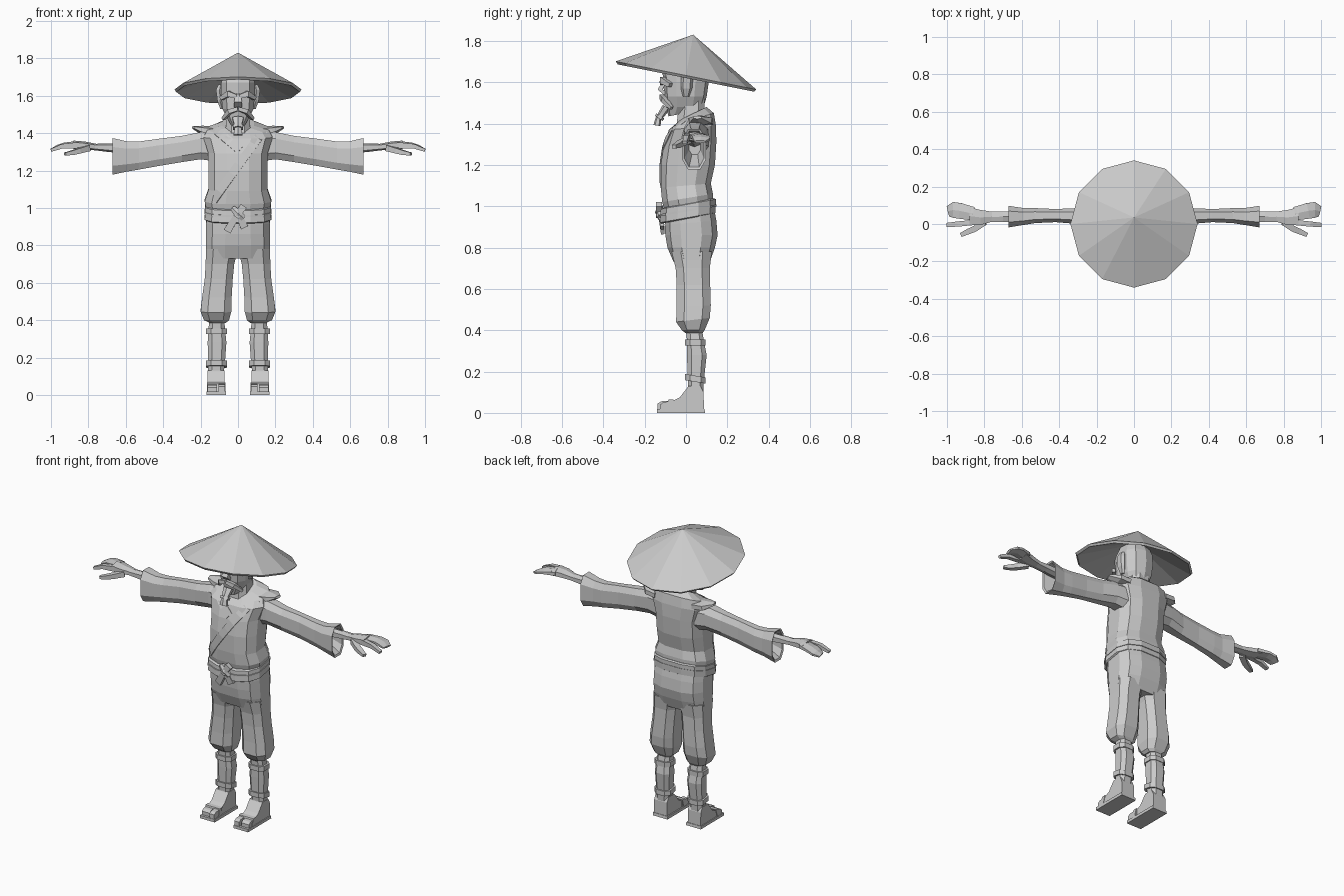
import bpy, math
from mathutils import Vector
from mathutils.bvhtree import BVHTree

grey = bpy.data.materials.new("plain grey")
grey.diffuse_color = (0.6, 0.6, 0.6, 1)


def make(name, verts, faces, mirror=False, solid=0):
    me = bpy.data.meshes.new(name)
    me.from_pydata(verts, [], faces)
    me.materials.append(grey)
    ob = bpy.data.objects.new(name, me)
    bpy.context.collection.objects.link(ob)
    if solid:
        ob.modifiers.new("thickness", 'SOLIDIFY').thickness = solid
    if mirror:
        ob.modifiers.new("mirror", 'MIRROR').use_clip = False
    return ob


def skin(name, rings, mirror=False):
    """Joins rings of points into a closed body."""
    n = len(rings[0])
    faces = [tuple(range(n))[::-1], tuple(range((len(rings) - 1) * n, len(rings) * n))]
    for r in range(len(rings) - 1):
        for i in range(n):
            j = (i + 1) % n
            faces.append((r * n + i, r * n + j, r * n + n + j, r * n + n + i))
    return make(name, [p for ring in rings for p in ring], faces, mirror)


def outline(n, power):
    """Rounded box outline that fills -1..1 in both directions."""
    pts = []
    for i in range(n):
        a = (i + 0.5) / n * 2 * math.pi
        c, s = math.cos(a), math.sin(a)
        pts.append((math.copysign(abs(c) ** power, c), math.copysign(abs(s) ** power, s)))
    m = max(p[0] for p in pts)
    k = max(p[1] for p in pts)
    return [(c / m, s / k) for c, s in pts]


def upright(name, rows, n=8, power=0.75, mirror=False):
    """rows: z, x0, x1, y0, y1, rise from middle to back"""
    rings = []
    for z, x0, x1, y0, y1, rise in rows:
        rings.append([((x0 + x1) / 2 + c * (x1 - x0) / 2, (y0 + y1) / 2 + s * (y1 - y0) / 2,
                       z + s * rise) for c, s in outline(n, power)])
    return skin(name, rings, mirror)


def sideways(name, rows, n=8, power=0.75):
    """rows: x, y0, y1, z0, z1; mirrored to both sides"""
    rings = [[(x, (y0 + y1) / 2 + c * (y1 - y0) / 2, (z0 + z1) / 2 + s * (z1 - z0) / 2)
              for c, s in outline(n, power)] for x, y0, y1, z0, z1 in rows]
    return skin(name, rings, True)


def bar(name, pts, up=(0, 0, 1), mirror=False, n=4):
    """pts: (place, half width, half height) along a path"""
    rings = []
    for i, (p, w, h) in enumerate(pts):
        d = (Vector(pts[min(i + 1, len(pts) - 1)][0]) - Vector(pts[max(i - 1, 0)][0])).normalized()
        side = d.cross(Vector(up)).normalized()
        top = side.cross(d)
        rings.append([Vector(p) + side * c * w + top * s * h for c, s in outline(n, 0.9)])
    return skin(name, rings, mirror)


# Straw hat: tilted twelve-sided cone with a thin rim and hollow underside
def hat_ring(r, drop):
    return [(r * math.sin(i * math.pi / 6), r * math.cos(i * math.pi / 6),
             1.633 - drop - 0.2 * r * math.cos(i * math.pi / 6)) for i in range(12)]

hat_pts = [(0, 0.035, 1.83)] + hat_ring(0.34, 0) + hat_ring(0.33, 0.013) + [(0, 0.02, 1.75)]
hat_faces = []
for i in range(12):
    a, b = 1 + i, 1 + (i + 1) % 12
    hat_faces += [(0, b, a), (a, b, b + 12, a + 12), (a + 12, b + 12, 25)]
make("straw_hat", hat_pts, hat_faces)

# Head and neck
upright("neck", [(1.36, -.07, .07, -.05, .09, 0), (1.52, -.06, .06, -.03, .09, 0)])
upright("head", [(1.445, -.035, .035, -.085, .02, .01), (1.48, -.06, .06, -.095, .085, .0),
                 (1.53, -.083, .083, -.105, .1, 0), (1.6, -.09, .09, -.11, .11, 0),
                 (1.67, -.09, .09, -.115, .105, 0), (1.73, -.07, .07, -.08, .08, 0)], 10)
bar("nose", [((0, -.10, 1.61), .012, .008), ((0, -.125, 1.565), .022, .012),
             ((0, -.10, 1.545), .02, .01)], (0, 1, 0))
bar("eyebrow", [((.008, -.115, 1.595), .012, .01), ((.05, -.113, 1.61), .014, .016),
                ((.09, -.075, 1.585), .01, .01)], mirror=True)
bar("moustache", [((0, -.115, 1.53), .014, .01), ((.045, -.105, 1.515), .015, .012),
                  ((.08, -.07, 1.475), .008, .008)], mirror=True)
bar("goatee", [((0, -.095, 1.48), .03, .02), ((0, -.115, 1.45), .022, .018),
               ((0, -.135, 1.42), .018, .014), ((0, -.14, 1.39), .024, .018)], (0, 1, 0), n=6)
bar("goatee_band", [((0, -.124, 1.437), .027, .023), ((0, -.132, 1.425), .027, .023)],
    (0, 1, 0), n=6)
upright("ear", [(1.53, .075, .095, -.015, .015, 0), (1.57, .08, .11, -.025, .03, 0),
                (1.63, .08, .118, -.025, .035, 0), (1.66, .08, .105, -.015, .025, 0)], 6, mirror=True)

# Robe body
robe = upright("robe", [(1.0, -.17, .17, -.105, .13, .02), (1.04, -.178, .178, -.115, .13, .02),
                        (1.1, -.158, .158, -.122, .12, .01), (1.2, -.158, .158, -.122, .14, 0),
                        (1.3, -.16, .16, -.108, .147, .01), (1.38, -.185, .185, -.08, .145, .01),
                        (1.425, -.165, .165, -.045, .135, .025),
                        (1.45, -.085, .085, -.025, .1, .03)], 12, 0.75)
tree = BVHTree.FromPolygons([v.co for v in robe.data.vertices],
                            [p.vertices for p in robe.data.polygons])


def lapel(name, a, b, width, lift, steps=8):
    """Strip laid on the front of the robe between two (x, z) points."""
    a, b = Vector(a), Vector(b)
    across = (b - a).normalized().orthogonal() * width / 2
    pts = []
    for i in range(steps + 1):
        for s in (-1, 1):
            x, z = a.lerp(b, i / steps) + across * s
            hit = tree.ray_cast(Vector((x, -1, z)), Vector((0, 1, 0)))[0]
            pts.append((x, (hit.y if hit else -.03) - lift, z))
    faces = [(2 * i, 2 * i + 1, 2 * i + 3, 2 * i + 2) for i in range(steps)]
    make(name, pts, faces, solid=0.009)


lapel("under_lapel", (-.12, 1.42), (.01, 1.31), .045, .003)
lapel("over_lapel", (.14, 1.42), (-.135, 1.04), .045, .007)

# Shoulder folds
bar("shoulder_fold", [((.13, .07, 1.41), .06, .025), ((.19, .07, 1.415), .055, .025),
                      ((.24, .055, 1.43), .02, .008)], mirror=True, n=6)

# Sleeves, wide and hollow at the cuff
sideways("sleeve", [(.13, -.01, .11, 1.25, 1.41), (.2, -.01, .1, 1.26, 1.405),
                    (.3, .0, .085, 1.245, 1.385), (.42, .01, .08, 1.225, 1.37),
                    (.53, .005, .085, 1.205, 1.355), (.59, -.005, .085, 1.195, 1.355),
                    (.67, -.018, .097, 1.178, 1.373), (.665, -.008, .087, 1.19, 1.363),
                    (.57, .015, .07, 1.25, 1.34)])

# Forearm, palm, fingers and thumb
sideways("forearm", [(.55, .01, .07, 1.285, 1.345), (.7, .012, .066, 1.3, 1.345),
                     (.78, .01, .066, 1.31, 1.342)], 6)
sideways("palm", [(.76, .012, .066, 1.308, 1.343), (.82, -.005, .075, 1.31, 1.355),
                  (.88, -.005, .09, 1.315, 1.36)], 6)
bar("fingers", [((.86, .055, 1.338), .036, .02), ((.93, .07, 1.335), .042, .014),
                ((.965, .075, 1.325), .042, .012), ((.993, .068, 1.312), .028, .008)],
    mirror=True, n=6)
bar("index_finger", [((.86, .008, 1.335), .014, .016), ((.94, .0, 1.33), .014, .012),
                     ((1.0, -.005, 1.308), .011, .008)], mirror=True)
bar("thumb", [((.8, .01, 1.32), .018, .016), ((.85, -.025, 1.305), .016, .014),
              ((.885, -.04, 1.295), .015, .012), ((.925, -.058, 1.288), .011, .008)], mirror=True)

# Belt with knot and hanging ends
upright("belt", [(.94, -.17, .17, -.118, .135, .024), (.945, -.178, .178, -.125, .143, .024),
                 (1.01, -.176, .176, -.122, .145, .024), (1.015, -.168, .168, -.115, .135, .024)],
        12, 0.75)
upright("belt_fold", [(.975, -.18, .18, -.128, .148, .024), (.985, -.18, .18, -.128, .148, .024)],
        12, 0.75)
bar("knot", [((-.03, -.125, 1.0), .014, .014), ((0, -.13, .97), .022, .02),
             ((.03, -.125, .945), .016, .014)], (0, 1, 0), n=6)
for name, end in (("belt_end_left", (-.058, -.112, .875)), ("belt_end_right", (.035, -.115, .895))):
    bar(name, [((0, -.125, .97), .014, .01), (end, .021, .009)], (0, 1, 0))
bar("knot_loop", [((-.01, -.132, .95), .013, .012), ((.03, -.13, 1.01), .02, .014)], (0, 1, 0))

# Trousers: hips, then two gathered legs
upright("trouser_hips", [(.73, -.172, .172, -.06, .115, 0), (.8, -.172, .172, -.09, .14, 0),
                         (.86, -.171, .171, -.1, .153, 0), (.92, -.17, .17, -.103, .147, .01),
                         (1.0, -.166, .166, -.1, .13, .02)], 12, 0.7)
upright("trouser_leg", [(.385, .065, .15, -.0, .08, 0), (.4, .048, .182, -.02, .09, 0),
                        (.45, .036, .2, -.048, .115, .01), (.52, .034, .192, -.045, .12, 0),
                        (.62, .028, .178, -.045, .117, 0), (.7, .02, .173, -.05, .115, 0),
                        (.78, .0, .171, -.07, .125, 0)], 8, 0.7, True)

# Wrapped shins with bands
upright("shin", [(.06, .078, .16, -.005, .082, 0), (.13, .075, .16, .01, .085, 0),
                 (.17, .07, .16, .008, .088, 0), (.28, .062, .162, .005, .1, 0),
                 (.34, .068, .16, .005, .088, 0), (.42, .075, .15, .0, .075, 0)], 8, 0.7, True)
for name, z, tilt in (("upper_band", .325, 0), ("lower_band", .15, -.008)):
    upright(name, [(z, .06, .17, -.004, .094, tilt), (z + .03, .06, .17, -.004, .094, tilt)],
            8, 0.7, True)


# Feet: side profiles pushed out across x
def across_x(name, profile, x0, x1):
    skin(name, [[(x, y, z) for y, z in profile] for x in (x0, x1)], True)


across_x("sole", [(-.14, 0), (.092, 0), (.09, .018), (-.14, .018)], .065, .168)
across_x("foot", [(-.07, .015), (.087, .015), (.085, .1), (.07, .13), (.012, .13), (-.03, .075),
                  (-.07, .055)], .073, .163)
across_x("big_toe", [(-.137, .015), (-.06, .015), (-.06, .06), (-.12, .056), (-.137, .045)],
         .07, .104)
across_x("small_toes", [(-.125, .015), (-.06, .015), (-.06, .058), (-.11, .052), (-.125, .04)],
         .111, .164)
across_x("sandal_strap", [(-.1, .015), (-.075, .015), (-.06, .066), (-.085, .064)], .067, .167)

# Consistent outward faces
import bmesh
for ob in bpy.data.objects:
    bm = bmesh.new()
    bm.from_mesh(ob.data)
    bmesh.ops.recalc_face_normals(bm, faces=bm.faces)
    bm.to_mesh(ob.data)
    bm.free()
